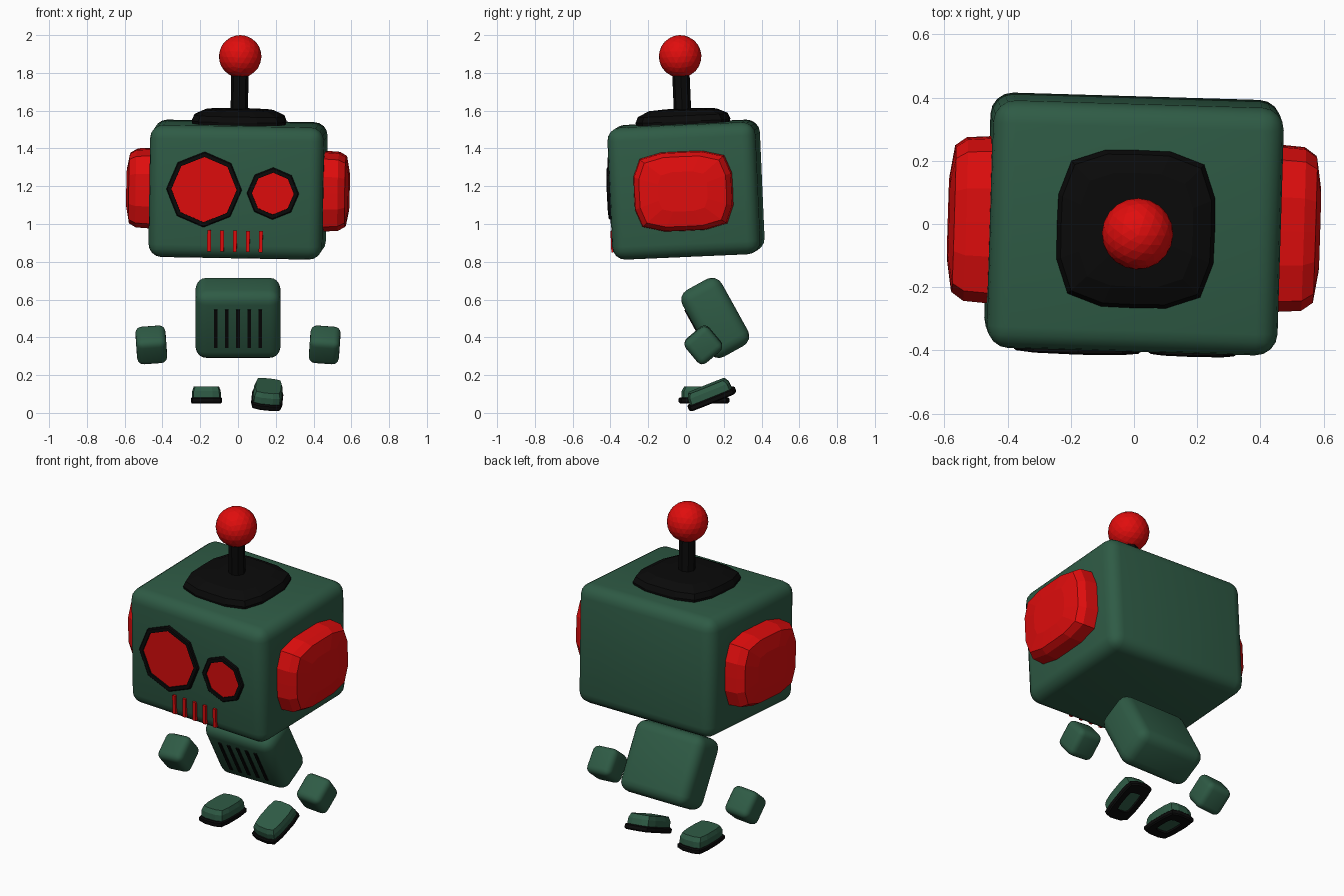
import bpy, bmesh
from math import sin, cos, pi, radians
from mathutils import Matrix, Euler, Vector

cube = bpy.data.objects.get("Cube")
if cube:
    bpy.data.objects.remove(cube, do_unlink=True)


def material(name, rgb):
    m = bpy.data.materials.new(name)
    m.use_nodes = True
    m.diffuse_color = (*rgb, 1)
    m.node_tree.nodes["Principled BSDF"].inputs["Base Color"].default_value = (*rgb, 1)
    return m


GREEN = material("dark green", (0.028, 0.105, 0.06))
RED = material("bright red", (0.75, 0.004, 0.004))
BLACK = material("black", (0.003, 0.003, 0.003))


def frame(loc, rot=(0, 0, 0)):
    euler = Euler([radians(a) for a in rot])
    return Matrix.Translation(loc) @ euler.to_matrix().to_4x4()


def finish(name, bm, mat, matrix, smooth=False):
    bmesh.ops.recalc_face_normals(bm, faces=bm.faces)
    mesh = bpy.data.meshes.new(name)
    bm.to_mesh(mesh)
    bm.free()
    mesh.materials.append(mat)
    obj = bpy.data.objects.new(name, mesh)
    bpy.context.collection.objects.link(obj)
    obj.matrix_world = matrix
    if smooth:
        bpy.ops.object.select_all(action="DESELECT")
        obj.select_set(True)
        bpy.context.view_layer.objects.active = obj
        bpy.ops.object.shade_smooth_by_angle(angle=radians(35))
    return obj


def rounded_box(name, size, radius, mat, matrix):
    bm = bmesh.new()
    bmesh.ops.create_cube(bm, size=1)
    bmesh.ops.scale(bm, vec=size, verts=bm.verts)
    bmesh.ops.bevel(bm, geom=bm.edges[:], offset=radius, segments=4,
                    profile=0.5, affect="EDGES")
    return finish(name, bm, mat, matrix, smooth=True)


def bars(name, spacing, size, mat, matrix):
    """Row of five thin upright bars."""
    bm = bmesh.new()
    for i in range(-2, 3):
        place = Matrix.Translation((i * spacing, 0, 0)) @ Matrix.Diagonal((*size, 1))
        bmesh.ops.create_cube(bm, size=1, matrix=place)
    return finish(name, bm, mat, matrix)


def squircle(rx, ry, power=4.5, sides=16):
    pts = []
    for k in range(sides):
        c, s = cos(2 * pi * k / sides), sin(2 * pi * k / sides)
        r = (abs(c) ** power + abs(s) ** power) ** (-1 / power)
        pts.append((rx * r * c, ry * r * s))
    return pts


def octagon(r):
    return [(r * cos(k * pi / 4), r * sin(k * pi / 4)) for k in range(8)]


def loft(name, rings, mat, matrix, closed=False):
    """Skin outlines stacked at heights; closed joins last ring to first."""
    bm = bmesh.new()
    loops = [[bm.verts.new((x, y, z)) for x, y in pts] for pts, z in rings]
    pairs = list(zip(loops, loops[1:]))
    if closed:
        pairs.append((loops[-1], loops[0]))
    else:
        bm.faces.new(loops[0])
        bm.faces.new(loops[-1])
    for a, b in pairs:
        n = len(a)
        for i in range(n):
            j = (i + 1) % n
            bm.faces.new((a[i], a[j], b[j], b[i]))
    return finish(name, bm, mat, matrix)


# Head, slightly tilted; everything attached to it shares its frame
HEAD = frame((0, 0, 1.182), (2.5, 1, -1.7))
rounded_box("head", (0.92, 0.785, 0.7), 0.07, GREEN, HEAD)

# Ears
for side, name in ((1, "left_ear"), (-1, "right_ear")):
    out = HEAD @ frame((0, 0, 0), (0, 90 * side, 0))
    rings = [(squircle(0.21 * s, 0.262 * s), d) for s, d in
             ((0.97, 0.4), (1, 0.46), (0.98, 0.535), (0.88, 0.572), (0.5, 0.588))]
    loft(name, rings, RED, out)

# Stick with its base plate and ball
plate = [(squircle(0.25 * s, 0.25 * s, 4), z) for s, z in
         ((0.97, 0.33), (1, 0.365), (0.95, 0.395), (0.72, 0.422), (0.4, 0.428))]
loft("stick_base", plate, BLACK, HEAD)
loft("stick", [(octagon(0.046), 0.4), (octagon(0.046), 0.66)], BLACK, HEAD)
bm = bmesh.new()
bmesh.ops.create_icosphere(bm, subdivisions=3, radius=0.113)
finish("stick_ball", bm, RED, HEAD @ frame((0, 0, 0.706)))

# Eyes: octagonal rims around red lenses
for name, x, z, r in (("right_eye", -0.168, 0.015, 0.2), ("left_eye", 0.197, 0, 0.138)):
    place = HEAD @ frame((x, -0.385, z), (90, 0, 0))
    inner = r - 0.027
    loft(name + "_rim", [(octagon(r), -0.02), (octagon(r), 0.02),
                         (octagon(r - 0.006), 0.025), (octagon(inner), 0.025),
                         (octagon(inner), -0.02)], BLACK, place, closed=True)
    loft(name + "_lens", [(octagon(inner + 0.005), -0.01),
                          (octagon(inner + 0.005), 0.016)], RED, place)

# Mouth
bars("mouth_bars", 0.0685, (0.02, 0.03, 0.112), RED, HEAD @ frame((0, -0.39, -0.256)))

# Body, leaning forward, with a grille
BODY = frame((0, 0.155, 0.503), (29, 0, 0))
rounded_box("body", (0.45, 0.237, 0.404), 0.06, GREEN, BODY)
bars("body_grille", 0.059, (0.019, 0.03, 0.23), BLACK, BODY @ frame((0, -0.109, 0)))

# Hands
for side, name in ((1, "left_hand"), (-1, "right_hand")):
    place = frame((0.459 * side, 0.092, 0.36), (40, 4 * side, 0))
    rounded_box(name, (0.16, 0.162, 0.162), 0.035, GREEN, place)

# Feet: one flat, one lifted at the heel; soles are open in the middle
FEET = (("right_foot", frame((-0.167, 0.095, 0.05))),
        ("left_foot", frame((0.153, 0.143, 0.06), (22, 6, 0))))
for name, place in FEET:
    upper = [(squircle(0.077 * s, 0.12 * s, 6), z) for s, z in
             ((0.9, 0.012), (1, 0.03), (0.98, 0.066), (0.87, 0.09))]
    loft(name, upper, GREEN, place)
    sole, hole = squircle(0.083, 0.134, 6), squircle(0.042, 0.07, 6)
    low = squircle(0.077, 0.127, 6)
    loft(name + "_sole", [(hole, 0), (low, 0), (sole, 0.007), (sole, 0.026),
                          (low, 0.032), (hole, 0.032)], BLACK, place, closed=True)
